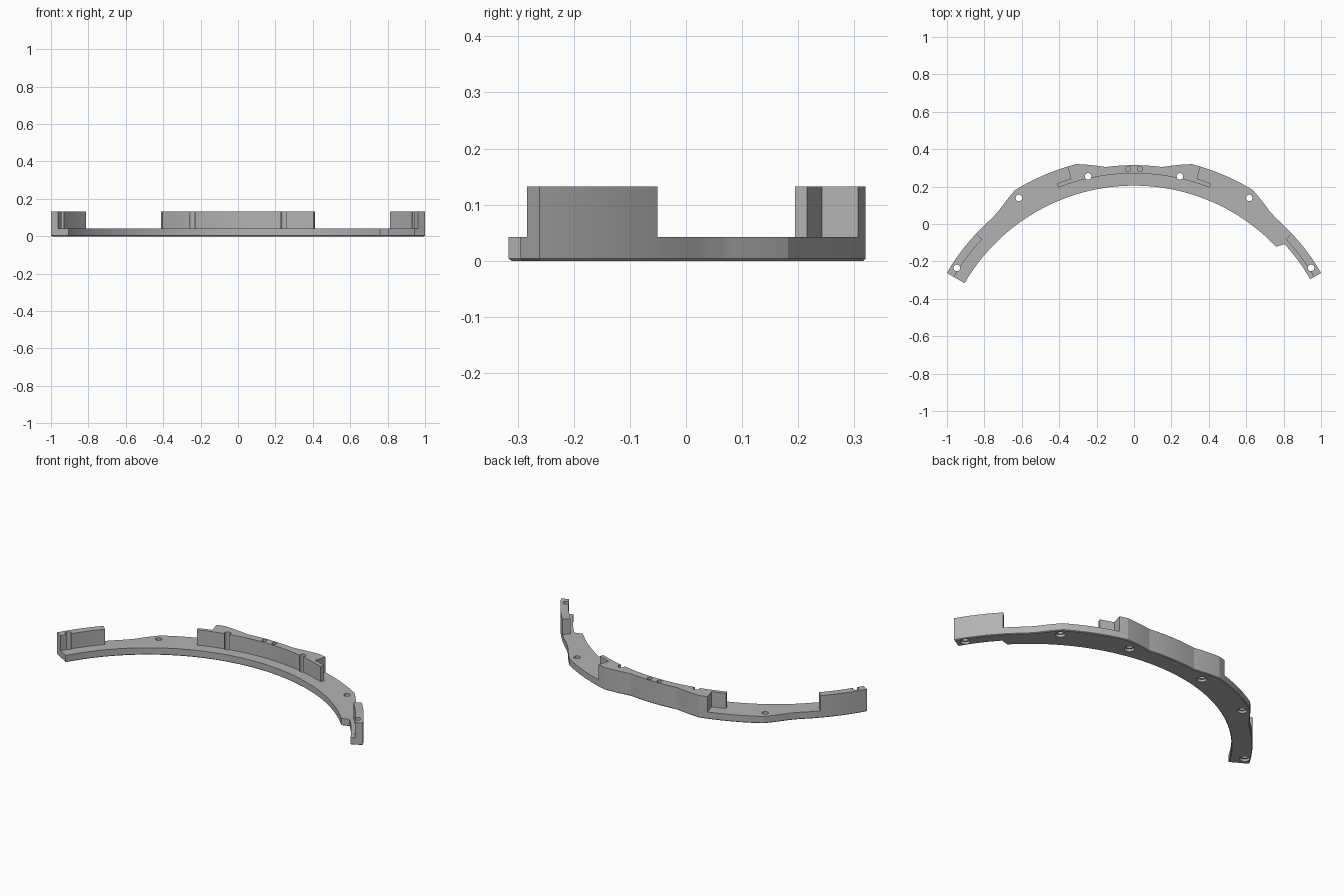
import bpy, bmesh, math
from mathutils import Matrix

cube = bpy.data.objects.get("Cube")
if cube:
    bpy.data.objects.remove(cube, do_unlink=True)

CENTRE_Y = -0.8425            # centre of all the arcs
BASE_TOP, WALL_TOP = 0.042, 0.132
END = 59.85                   # half sweep in degrees

grey = bpy.data.materials.new("plain grey")
grey.use_nodes = True
grey.diffuse_color = (0.45, 0.45, 0.45, 1)
grey.node_tree.nodes["Principled BSDF"].inputs["Base Color"].default_value = (0.45, 0.45, 0.45, 1)


def polar(angle, r):
    a = math.radians(angle)
    return r * math.sin(a), CENTRE_Y + r * math.cos(a)


def interp(points, a):
    for (a0, r0), (a1, r1) in zip(points, points[1:]):
        if a <= a1:
            return r0 + (r1 - r0) * (a - a0) / (a1 - a0)
    return points[-1][1]


# Outer edge: plain arc with a wide raised shoulder on each side
SHOULDER = [(0, 1.157), (7.5, 1.157), (14.9, 1.203), (31.8, 1.205),
            (35.2, 1.184), (38.5, 1.164), (41, 1.157), (END, 1.157)]


def outer_edge(a):
    return interp(SHOULDER, abs(a))


def new_object(name, bm):
    bmesh.ops.recalc_face_normals(bm, faces=bm.faces)
    mesh = bpy.data.meshes.new(name)
    bm.to_mesh(mesh)
    bm.free()
    obj = bpy.data.objects.new(name, mesh)
    bpy.context.collection.objects.link(obj)
    return obj


def band(name, start, stop, inner, outer, z0, z1, breaks=(), chamfer=0):
    """Solid arc strip between two radius functions."""
    steps = round((stop - start) / 1.5)
    angles = {round(start + (stop - start) * i / steps, 3) for i in range(steps + 1)}
    corners = [s * a for a, r in SHOULDER for s in (-1, 1)] + list(breaks)
    angles |= {c for c in corners if start < c < stop}
    bm = bmesh.new()
    rows = [[bm.verts.new((*polar(a, f(a)), z0)) for f in (inner, outer)]
            for a in sorted(angles)]
    faces = [bm.faces.new((p[0], p[1], q[1], q[0])) for p, q in zip(rows, rows[1:])]
    top = bmesh.ops.extrude_face_region(bm, geom=faces, use_keep_orig=True)
    for v in top["geom"]:
        if isinstance(v, bmesh.types.BMVert):
            v.co.z = z1
    bmesh.ops.recalc_face_normals(bm, faces=bm.faces)
    if chamfer:
        bm.normal_update()
        rim = [e for e in bm.edges if all(v.co.z == z0 for v in e.verts)
               and e.calc_face_angle(0) > 1]
        bmesh.ops.bevel(bm, geom=rim, offset=chamfer, segments=1, affect='EDGES')
    return new_object(name, bm)


def drill(name, places, radius, z0, z1):
    bm = bmesh.new()
    for a, r in places:
        x, y = polar(a, r)
        bmesh.ops.create_cone(bm, cap_ends=True, segments=32, radius1=radius, radius2=radius,
                              depth=z1 - z0, matrix=Matrix.Translation((x, y, (z0 + z1) / 2)))
    obj = new_object(name, bm)
    obj.hide_render = True
    return obj


# Base plate, its inner edge stepped back at the left end
base = band("base_plate", -END, END,
            lambda a: interp([(-END, 1.0475), (46.5, 1.0475), (47.6, 1.09), (END, 1.09)], a),
            outer_edge, 0, BASE_TOP, (46.5, 47.6), 0.004)

# Raised walls: centre block with thin end tabs, and one wall at each end
def wall_face(a):
    return 1.113


centre = band("centre_wall", -21.3, 21.3, wall_face,
              lambda a: outer_edge(a) if abs(a) < 17.21 else 1.136,
              BASE_TOP, WALL_TOP, (-17.25, -17.2, 17.2, 17.25))
right = band("right_end_wall", -END, -46.85, wall_face, outer_edge, BASE_TOP, WALL_TOP)
left = band("left_end_wall", 46.85, END, wall_face, outer_edge, BASE_TOP, WALL_TOP)

# Screw holes, their recesses underneath, and two blind pin holes
holes = [(s * a, r) for a, r in ((12.6, 1.1245), (32.1, 1.159), (57.3, 1.125)) for s in (-1, 1)]
through = drill("screw_hole_cutter", holes, 0.0175, -0.1, 0.3)
recess = drill("recess_cutter", holes, 0.026, -0.1, 0.014)
pins = drill("pin_hole_cutter", [(-1.6, 1.137), (1.6, 1.137)], 0.014, 0.07, 0.3)

for obj, cutters in ((base, (through, recess)), (centre, (through, pins)),
                     (right, (through,)), (left, (through,))):
    for cutter in cutters:
        mod = obj.modifiers.new(cutter.name, 'BOOLEAN')
        mod.operation, mod.solver, mod.object = 'DIFFERENCE', 'EXACT', cutter
    graph = bpy.context.evaluated_depsgraph_get()
    mesh = bpy.data.meshes.new_from_object(obj.evaluated_get(graph))
    obj.modifiers.clear()
    obj.data = mesh
    mesh.materials.clear()
    mesh.materials.append(grey)
    mesh.shade_smooth()
    mesh.set_sharp_from_angle(angle=math.radians(14))

for cutter in (through, recess, pins):
    bpy.data.objects.remove(cutter, do_unlink=True)
